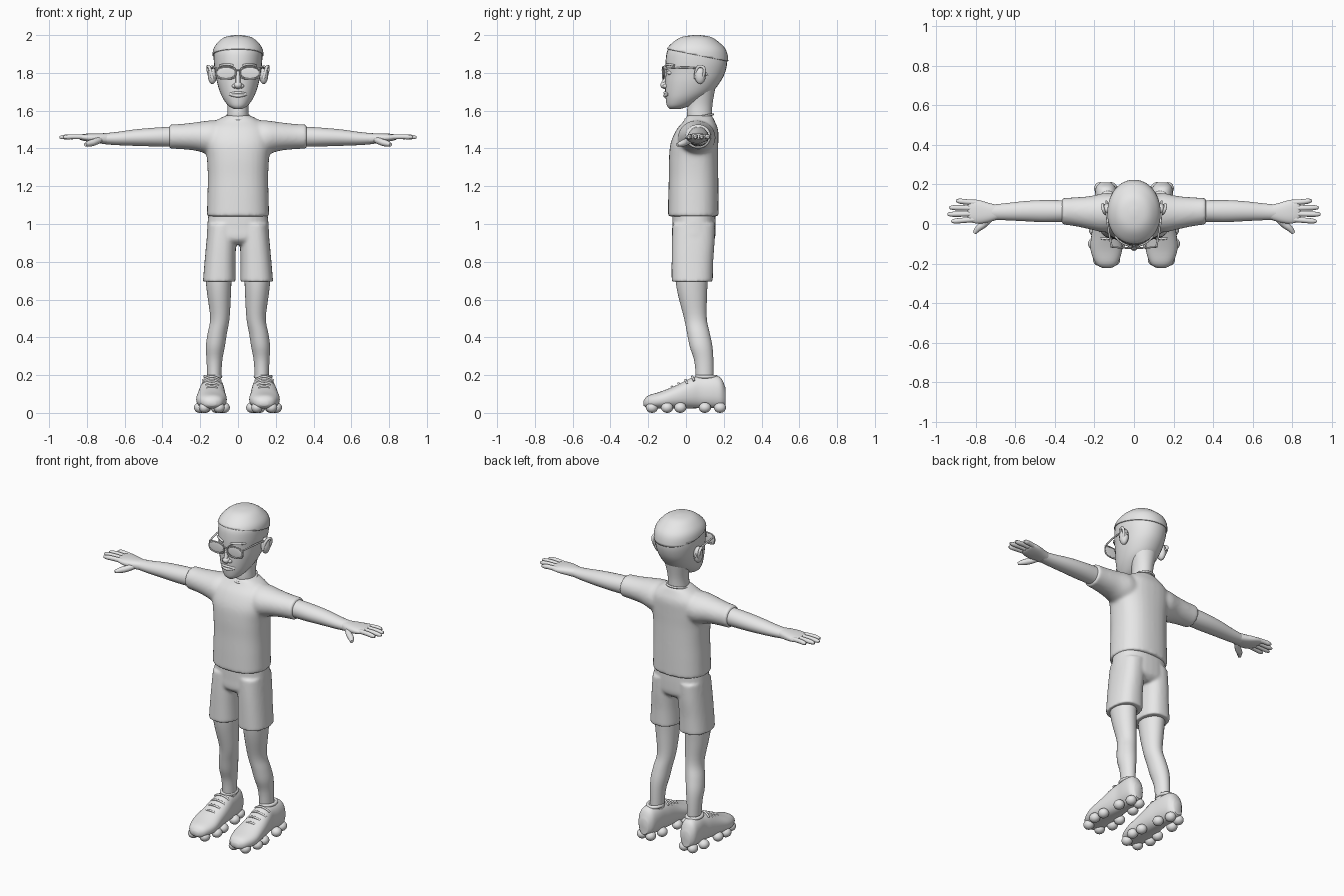
import bpy, bmesh, math
from mathutils import Vector

cube = bpy.data.objects.get("Cube")
if cube:
    bpy.data.objects.remove(cube)

grey = bpy.data.materials.new("plain_grey")
grey.use_nodes = True
grey.diffuse_color = (0.8, 0.8, 0.8, 1)
grey.node_tree.nodes["Principled BSDF"].inputs["Base Color"].default_value = (0.8, 0.8, 0.8, 1)


def finish(obj, mirror=False):
    obj.data.materials.clear()
    obj.data.materials.append(grey)
    obj.data.polygons.foreach_set("use_smooth", [True] * len(obj.data.polygons))
    obj.data.set_sharp_from_angle(angle=math.radians(50))
    if mirror:
        obj.modifiers.new("Mirror", 'MIRROR')
    return obj


def smooth_rings(rings, steps=4):
    """Spline interpolation between the given cross-sections."""
    out = []
    for i in range(len(rings) - 1):
        a, b, c, d = (rings[max(0, min(len(rings) - 1, i + k))] for k in (-1, 0, 1, 2))
        for s in range(steps):
            t = s / steps
            out.append([q + 0.5 * t * (r - p + t * (2 * p - 5 * q + 4 * r - w + t * (3 * (q - r) + w - p)))
                        for p, q, r, w in zip(a, b, c, d)])
    return out + [rings[-1]]


def add_loft(bm, rings, axis='z', power=2.0, sides=32, side=1):
    """Ring = position along axis, two centre coordinates, two radii."""
    loops = []
    for p, c1, c2, r1, r2 in smooth_rings(rings):
        loop = []
        for i in range(sides):
            a = 2 * math.pi * i / sides
            ca, sa = math.cos(a), math.sin(a)
            u = c1 + r1 * math.copysign(abs(ca) ** (2 / power), ca)
            v = c2 + r2 * math.copysign(abs(sa) ** (2 / power), sa)
            co = {'x': (p, u, v), 'y': (u, p, v), 'z': (u, v, p)}[axis]
            loop.append(bm.verts.new((co[0] * side, co[1], co[2])))
        loops.append(loop)
    for lo, hi in zip(loops, loops[1:]):
        for i in range(sides):
            j = (i + 1) % sides
            bm.faces.new((lo[i], lo[j], hi[j], hi[i]))
    bm.faces.new(loops[0])
    bm.faces.new(loops[-1])


def to_object(name, bm, mirror=False):
    bmesh.ops.recalc_face_normals(bm, faces=bm.faces)
    me = bpy.data.meshes.new(name)
    bm.to_mesh(me)
    bm.free()
    obj = bpy.data.objects.new(name, me)
    bpy.context.collection.objects.link(obj)
    return finish(obj, mirror)


def loft(name, rings, axis='z', power=2.0, mirror=False):
    bm = bmesh.new()
    add_loft(bm, rings, axis, power)
    return to_object(name, bm, mirror)


def blend(obj, voxel, rounds):
    """Fuse overlapping volumes into one soft surface."""
    rm = obj.modifiers.new("Remesh", 'REMESH')
    rm.mode, rm.voxel_size, rm.use_smooth_shade = 'VOXEL', voxel, True
    sm = obj.modifiers.new("Smooth", 'SMOOTH')
    sm.factor, sm.iterations = 0.5, rounds


def ball(name, centre, scale, mirror=False):
    bm = bmesh.new()
    bmesh.ops.create_uvsphere(bm, u_segments=20, v_segments=12, radius=1)
    bmesh.ops.scale(bm, vec=scale, verts=bm.verts)
    bmesh.ops.translate(bm, vec=centre, verts=bm.verts)
    return to_object(name, bm, mirror)


def tube(name, points, radius, mirror=False, closed=False, tip=1.0):
    cu = bpy.data.curves.new(name, 'CURVE')
    cu.dimensions, cu.bevel_depth, cu.bevel_resolution = '3D', radius, 3
    cu.use_fill_caps, cu.resolution_u = True, 6
    sp = cu.splines.new('NURBS')
    sp.points.add(len(points) - 1)
    for pt, co in zip(sp.points, points):
        pt.co = (*co, 1)
    sp.points[-1].radius = tip
    sp.order_u, sp.use_endpoint_u, sp.use_cyclic_u = 3, not closed, closed
    obj = bpy.data.objects.new(name, cu)
    bpy.context.collection.objects.link(obj)
    bpy.ops.object.select_all(action='DESELECT')
    obj.select_set(True)
    bpy.context.view_layer.objects.active = obj
    bpy.ops.object.convert(target='MESH')
    return finish(bpy.context.view_layer.objects.active, mirror)


# Head and neck
skull = [(1.608, 0, -.06, .02, .025), (1.625, 0, -.04, .05, .06), (1.66, 0, -.012, .077, .095),
         (1.70, 0, .015, .096, .125), (1.75, 0, .035, .111, .145), (1.80, 0, .049, .12, .157),
         (1.86, 0, .055, .128, .163), (1.92, 0, .054, .126, .152), (1.96, 0, .053, .1, .115),
         (1.985, 0, .055, .064, .073), (1.994, 0, .057, .012, .015)]
loft("head", skull, power=2.1)
loft("neck", [(1.52, 0, .075, .06, .06), (1.58, 0, .071, .056, .066),
              (1.64, 0, .075, .058, .066), (1.72, 0, .08, .075, .075)])

# Close-fitting cap, trimmed along a slope that drops to the back
bm = bmesh.new()
add_loft(bm, skull, power=2.1, sides=48)
bmesh.ops.bisect_plane(bm, geom=bm.verts[:] + bm.edges[:] + bm.faces[:], clear_inner=True,
                       plane_co=(0, -.1, 1.925), plane_no=Vector((0, .2, 1)))
cap = to_object("cap", bm)
shell = cap.modifiers.new("Thickness", 'SOLIDIFY')
shell.thickness, shell.offset = 0.006, 1

# Facial features
ball("nose", (0, -.11, 1.735), (.022, .026, .02))
tube("nose_bridge", [(0, -.1, 1.80), (0, -.11, 1.77), (0, -.122, 1.738)], .012)
ball("nostril", (.018, -.105, 1.73), (.014, .018, .012), True)
ball("ear", (.136, .075, 1.79), (.024, .03, .05), True)
tube("ear_rim", [(.135, .05, 1.77), (.15, .05, 1.835), (.163, .1, 1.835), (.152, .095, 1.78), (.135, .07, 1.745)],
     .008, True)
for lip, z, r in (("upper_lip", 1.695, .007), ("lower_lip", 1.679, .009)):
    tube(lip, [(-.042, -.093, 1.688), (-.02, -.112, z), (.02, -.112, z), (.042, -.093, 1.688)], r)
tube("eyebrow", [(.025, -.108, 1.838), (.06, -.103, 1.852), (.095, -.062, 1.838)], .006, True)
ball("eye", (.05, -.08, 1.80), (.022, .02, .013), True)

# Spectacles
rim = []
for i in range(12):
    a = 2 * math.pi * i / 12
    x = .063 + .053 * math.copysign(abs(math.cos(a)) ** .6, math.cos(a))
    rim.append((x, -.122 + .1 * max(0, x - .05) ** 1.0, 1.80 + .033 * math.copysign(abs(math.sin(a)) ** .6, math.sin(a))))
tube("spectacle_rim", rim, .004, True, closed=True)
ball("spectacle_lens", (.063, -.12, 1.80), (.05, .003, .03), True)
tube("spectacle_bridge", [(-.012, -.122, 1.81), (0, -.13, 1.82), (.012, -.122, 1.81)], .004)
tube("spectacle_arm", [(.113, -.113, 1.822), (.13, -.04, 1.83), (.142, .09, 1.825), (.14, .115, 1.785)], .005, True)

# T-shirt: torso with both sleeves blended in
bm = bmesh.new()
add_loft(bm, [(1.04, 0, .038, .165, .134), (1.15, 0, .039, .162, .133), (1.25, 0, .04, .16, .131),
              (1.35, 0, .04, .165, .13), (1.43, 0, .045, .176, .126), (1.50, 0, .06, .165, .11),
              (1.545, 0, .07, .12, .082), (1.575, 0, .072, .064, .066)], power=2.4)
for s in (1, -1):
    add_loft(bm, [(.06, .062, 1.455, .08, .09), (.14, .057, 1.457, .1, .092), (.22, .057, 1.463, .085, .076),
                  (.30, .062, 1.463, .073, .067), (.365, .065, 1.463, .068, .065)], 'x', side=s)
blend(to_object("t_shirt", bm), .009, 10)
tube("collar", [(.066 * math.cos(k * math.pi / 6), .07 + .075 * math.sin(k * math.pi / 6),
                 1.567 + .014 * math.sin(k * math.pi / 6)) for k in range(12)], .006, closed=True)

# Arms and hands
loft("arm", [(.33, .065, 1.463, .054, .054), (.45, .065, 1.46, .056, .049), (.55, .065, 1.457, .051, .043),
             (.65, .062, 1.452, .043, .034), (.72, .06, 1.452, .038, .028)], 'x', mirror=True)
loft("palm", [(.69, .059, 1.452, .036, .027), (.74, .058, 1.454, .05, .026), (.79, .062, 1.457, .06, .022),
              (.83, .066, 1.459, .056, .015), (.842, .066, 1.459, .045, .008)], 'x', 2.4, True)
for name, y0, y1, end in (("little", .108, .117, .90), ("ring", .08, .083, .935),
                          ("middle", .052, .049, .945), ("index", .024, .014, .925)):
    tube(name + "_finger", [(.80, y0, 1.46), (.86, (y0 + y1) / 2, 1.463), (end - .012, y1, 1.46), (end, y1, 1.459)],
         .0135, True, tip=.45)
tube("thumb", [(.725, .035, 1.45), (.755, .0, 1.435), (.79, -.02, 1.425), (.808, -.046, 1.42)], .018, True, tip=.5)

# Shorts: hips with two wide legs
bm = bmesh.new()
add_loft(bm, [(1.06, 0, .042, .156, .113), (.98, 0, .042, .163, .115), (.92, 0, .04, .162, .112),
              (.89, 0, .04, .12, .08)], power=2.4)
for s in (1, -1):
    add_loft(bm, [(.695, .099, .033, .087, .109), (.80, .095, .034, .082, .11),
                  (.90, .089, .038, .079, .113), (1.0, .082, .041, .077, .112)], power=2.4, side=s)
blend(to_object("shorts", bm), .008, 6)

# Legs
loft("leg", [(.78, .105, .03, .07, .088), (.70, .103, .03, .068, .085), (.62, .1, .035, .062, .076),
             (.50, .096, .05, .051, .06), (.42, .11, .066, .051, .06), (.35, .12, .08, .05, .06),
             (.27, .125, .095, .041, .05), (.14, .126, .1, .035, .045)], mirror=True)

# Studded shoes with laces
loft("shoe", [(-.224, .138, .052, .02, .014), (-.20, .138, .058, .055, .034), (-.13, .14, .068, .08, .046),
              (-.05, .14, .085, .075, .062), (.03, .137, .105, .066, .081), (.08, .136, .111, .059, .086),
              (.14, .14, .112, .057, .087), (.185, .143, .105, .05, .08), (.21, .143, .085, .028, .045)],
     'y', 2.3, True)
tube("shoe_collar", [(.133 + .043 * math.cos(k * math.pi / 4), .107 + .055 * math.sin(k * math.pi / 4), .192)
                     for k in range(8)], .01, True, closed=True)
for x, y in ((.1, -.18), (.178, -.18), (.073, -.1), (.203, -.1), (.08, -.03), (.198, -.03),
             (.092, .1), (.193, .1), (.115, .18), (.172, .18)):
    ball("shoe_stud", (x, y, .028), (.03, .032, .028), True)
for k in range(4):
    y = -.075 + .036 * k
    z = .172 + .5 * y
    tube("shoe_lace", [(.09, y + .01, z - .018), (.115, y, z + .004), (.162, y, z + .004), (.187, y + .01, z - .018)],
         .006, True)
